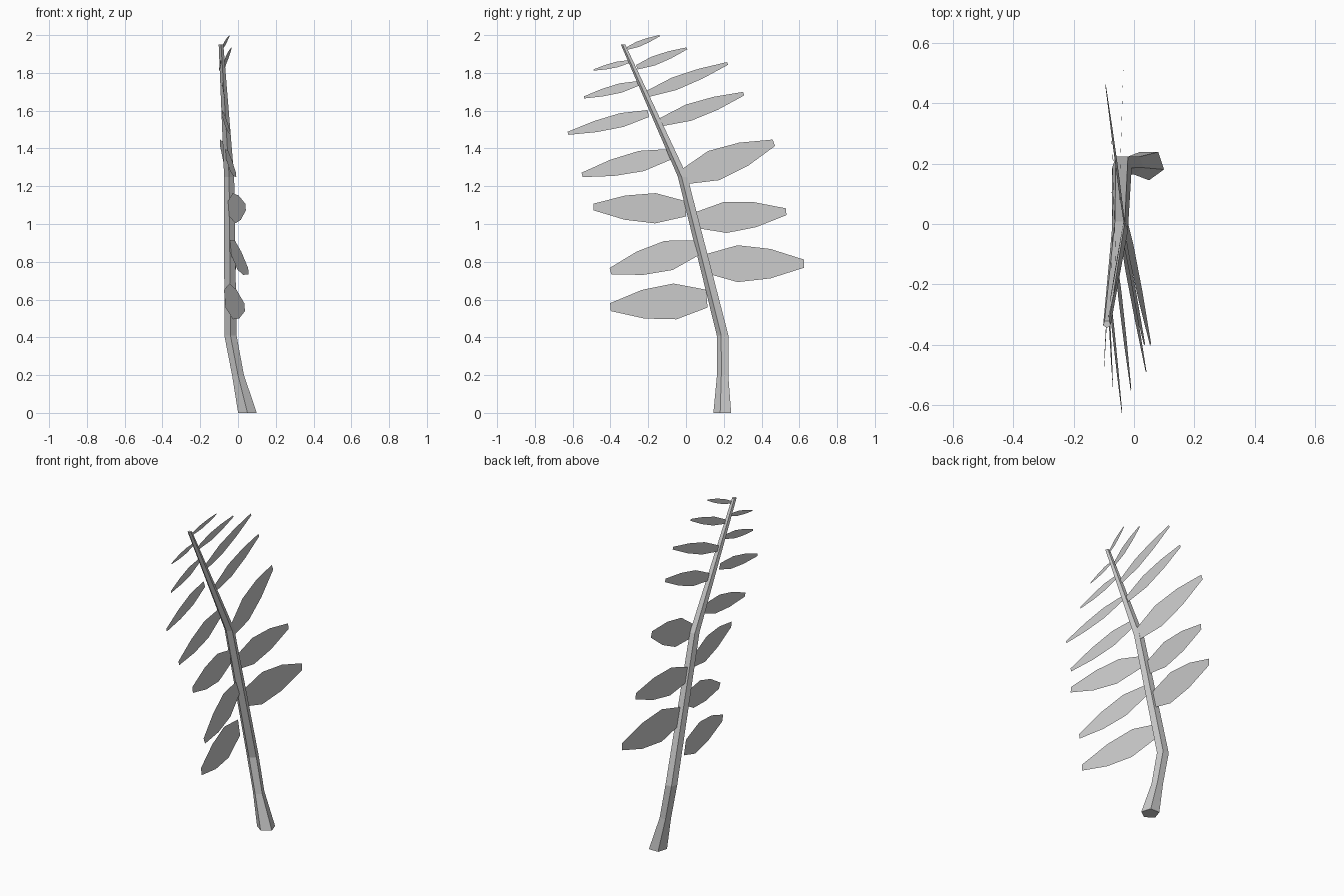
import bpy
import math
from mathutils import Vector

cube = bpy.data.objects.get("Cube")
if cube:
    bpy.data.objects.remove(cube, do_unlink=True)

grey = bpy.data.materials.new("plain grey")
grey.use_nodes = True
COLOUR = (0.6, 0.6, 0.6, 1)
grey.diffuse_color = COLOUR
grey.node_tree.nodes["Principled BSDF"].inputs["Base Color"].default_value = COLOUR


def add_mesh(name, verts, faces):
    mesh = bpy.data.meshes.new(name)
    mesh.from_pydata(verts, [], faces)
    mesh.materials.append(grey)
    obj = bpy.data.objects.new(name, mesh)
    bpy.context.collection.objects.link(obj)
    return obj


# Stem: five-sided tube through (centre, radius) rings
rings = [((0.05, 0.197, 0), 0.052), ((0, 0.197, 0.2), 0.033),
         ((-0.04, 0.197, 0.41), 0.034), ((-0.047, -0.015, 1.25), 0.028),
         ((-0.09, -0.332, 1.95), 0.013)]
SIDES = 5
verts, faces = [], []
for (x, y, z), r in rings:
    for i in range(SIDES):
        a = math.tau * i / SIDES - math.pi / 2
        verts.append((x + r * math.cos(a), y + r * math.sin(a), z))
for k in range(len(rings) - 1):
    for i in range(SIDES):
        a, b = k * SIDES + i, k * SIDES + (i + 1) % SIDES
        faces.append((a, b, b + SIDES, a + SIDES))
faces.append(tuple(reversed(range(SIDES))))
faces.append(tuple(range(len(verts) - SIDES, len(verts))))
add_mesh("stem", verts, faces)

# Leaf outline: (position along the leaf, share of full width)
OUTLINE = [(0, 0.5), (0.33, 1), (0.66, 0.8), (1, 0.22)]


def add_leaf(name, base, tip, width, tilt):
    base, tip = Vector(base), Vector(tip)
    axis = tip - base
    across = Vector((0, -axis.z, axis.y)).normalized()
    if across.z < 0:
        across.negate()
    across.x = -tilt
    rim = [(base.lerp(tip, t), across * width * w / 2) for t, w in OUTLINE]
    outline = [p + h for p, h in rim] + [p - h for p, h in reversed(rim)]
    # wind the blade so that it faces +x
    order = list(range(len(outline)))
    if axis.y > 0:
        order.reverse()
    add_mesh(name, outline, [tuple(order)])


# Leaves from the lowest up: base, tip, width
front_leaves = [
    ((-0.07, 0.11, 0.605), (0.035, -0.40, 0.56), 0.19),
    ((-0.04, 0.06, 0.875), (0.055, -0.40, 0.75), 0.16),
    ((-0.05, 0.0, 1.08), (0.04, -0.49, 1.09), 0.16),
    ((-0.065, -0.08, 1.37), (-0.01, -0.55, 1.26), 0.11),
    ((-0.085, -0.20, 1.585), (-0.04, -0.625, 1.48), 0.075),
    ((-0.085, -0.25, 1.745), (-0.07, -0.54, 1.67), 0.05),
    ((-0.09, -0.30, 1.86), (-0.10, -0.49, 1.815), 0.03)]
back_leaves = [
    ((-0.04, 0.10, 0.79), (-0.01, 0.625, 0.79), 0.195),
    ((-0.05, 0.05, 1.02), (-0.035, 0.53, 1.065), 0.165),
    ((-0.03, -0.01, 1.25), (-0.095, 0.465, 1.43), 0.165),
    ((-0.06, -0.13, 1.54), (-0.075, 0.305, 1.69), 0.09),
    ((-0.075, -0.20, 1.69), (-0.067, 0.22, 1.85), 0.07),
    ((-0.08, -0.26, 1.83), (-0.035, 0.005, 1.93), 0.05),
    ((-0.085, -0.31, 1.93), (-0.045, -0.14, 1.997), 0.03)]
for side, leaves, tilt in (("front", front_leaves, 0.09), ("back", back_leaves, 0)):
    for n, (base, tip, width) in enumerate(leaves, 1):
        add_leaf(f"{side}_leaf_{n}", base, tip, width, tilt)
